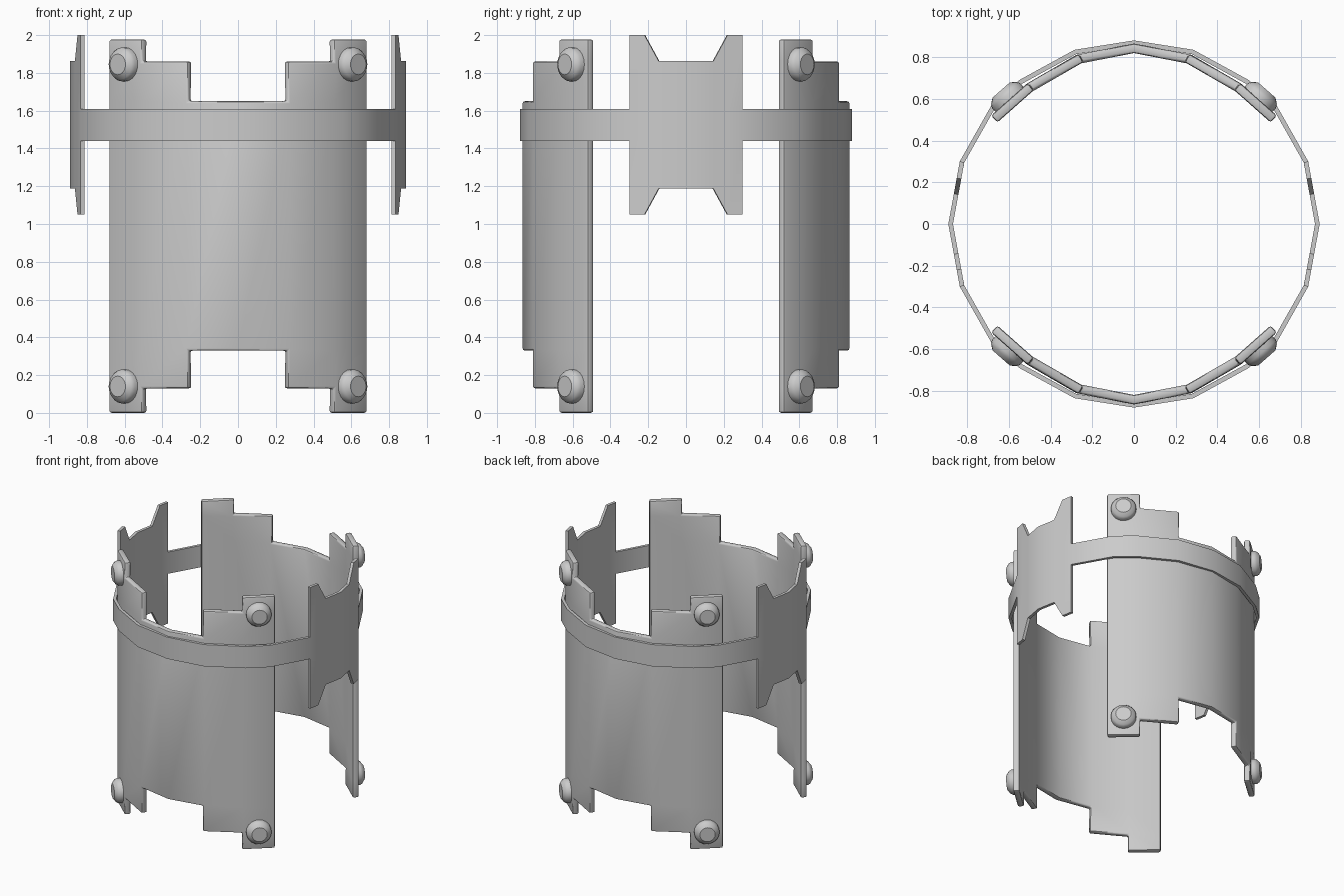
import bpy, math
from mathutils import Vector

cube = bpy.data.objects.get("Cube")
if cube:
    bpy.data.objects.remove(cube, do_unlink=True)

grey = bpy.data.materials.new("plain_grey")
grey.use_nodes = True
COLOUR = (0.6, 0.6, 0.6, 1)
grey.diffuse_color = COLOUR
grey.node_tree.nodes["Principled BSDF"].inputs["Base Color"].default_value = COLOUR


def add_object(name, verts, faces):
    mesh = bpy.data.meshes.new(name)
    mesh.from_pydata(verts, [], faces)
    mesh.materials.append(grey)
    obj = bpy.data.objects.new(name, mesh)
    bpy.context.collection.objects.link(obj)
    return obj


def finish(obj):
    """Apply modifiers and shade smooth with sharp edges kept."""
    bpy.ops.object.select_all(action='DESELECT')
    obj.select_set(True)
    bpy.context.view_layer.objects.active = obj
    if obj.modifiers:
        bpy.ops.object.convert(target='MESH')
    bpy.ops.object.shade_smooth_by_angle(angle=math.radians(35))


def sheet(name, path, levels, keep, thickness, closed=False, bevel=0):
    """Bent plate: columns along a counter-clockwise path, rows at levels(point)."""
    n, rows = len(path), len(levels(path[0]))
    verts = [(x, y, z) for x, y in path for z in levels((x, y))]
    faces = []
    for i in range(n if closed else n - 1):
        j = (i + 1) % n
        for r in range(rows - 1):
            if keep(path[i], path[j], r):
                a, b = i * rows + r, j * rows + r
                faces.append((a, b, b + 1, a + 1))
    used = sorted({v for f in faces for v in f})
    index = {v: k for k, v in enumerate(used)}
    obj = add_object(name, [verts[v] for v in used],
                     [[index[v] for v in f] for f in faces])
    solid = obj.modifiers.new("thickness", 'SOLIDIFY')
    solid.thickness, solid.offset, solid.use_even_offset = thickness, -1, True
    if bevel:
        mod = obj.modifiers.new("rounded_edges", 'BEVEL')
        mod.width, mod.segments = bevel, 2
        mod.limit_method, mod.angle_limit = 'ANGLE', math.radians(50)
    finish(obj)
    return obj


# Curved front and back panels with stepped corners
half = [(0.685, 0.52), (0.51, 0.675), (0.265, 0.815)]
arc = half + [(0, 0.865)] + [(-x, y) for x, y in reversed(half)]
panel_levels = [0, 0.13, 0.33, 1.65, 1.86, 1.977]


def panel_keep(a, b, row):
    mid = abs(a[0] + b[0]) / 2
    inset = 0 if mid > 0.51 else 1 if mid > 0.265 else 2
    return inset <= row <= 4 - inset


for name, s in (("back_panel", 1), ("front_panel", -1)):
    sheet(name, [(s * x, s * y) for x, y in arc], lambda p: panel_levels,
          panel_keep, 0.045, bevel=0.012)

# Band round the panels, widening into a notched plate on each side
MID_Z, BAND = 1.525, 0.085
side = [(0.89 - 0.183 * y, y) for y in (0.145, 0.22, 0.3)]
quarter = side + [(0.68, 0.575), (0.55, 0.69), (0.285, 0.835)]
upper = [(0.89, 0)] + quarter + [(0, 0.88)] + [(-x, y) for x, y in reversed(quarter)]
ring = upper + [(-x, -y) for x, y in upper]


def band_levels(p):
    h = 0.475 if abs(p[1]) > 0.2 else 0.3375
    return [MID_Z - h, MID_Z - BAND, MID_Z + BAND, MID_Z + h]


def band_keep(a, b, row):
    return row == 1 or max(abs(a[1]), abs(b[1])) < 0.31


sheet("band_with_side_plates", ring, band_levels, band_keep, 0.022, closed=True)

# Domed rivets near the panel corners
SIDES = 20
profile = [(0.09, -0.01), (0.09, 0.025), (0.08, 0.042), (0.055, 0.06)]


def rivet(name, sx, sy, z):
    centre = Vector((sx * 0.597, sy * 0.597, z))
    out = Vector((sx * 0.66, sy * 0.75, 0)).normalized()
    up = Vector((0, 0, 1))
    across = up.cross(out)
    verts = []
    for r, h in profile:
        for k in range(SIDES):
            t = math.tau * k / SIDES
            verts.append(centre + out * h + (across * math.cos(t) + up * math.sin(t)) * r)
    faces = [(i * SIDES + k, i * SIDES + (k + 1) % SIDES,
              (i + 1) * SIDES + (k + 1) % SIDES, (i + 1) * SIDES + k)
             for i in range(len(profile) - 1) for k in range(SIDES)]
    last = (len(profile) - 1) * SIDES
    faces.append(range(last, last + SIDES))
    faces.append(range(SIDES - 1, -1, -1))
    finish(add_object(name, verts, [tuple(f) for f in faces]))


for sy, depth in ((-1, "front"), (1, "back")):
    for sx, hand in ((-1, "right"), (1, "left")):
        for z, height in ((0.14, "lower"), (1.845, "upper")):
            rivet(f"{depth}_{hand}_{height}_rivet", sx, sy, z)
